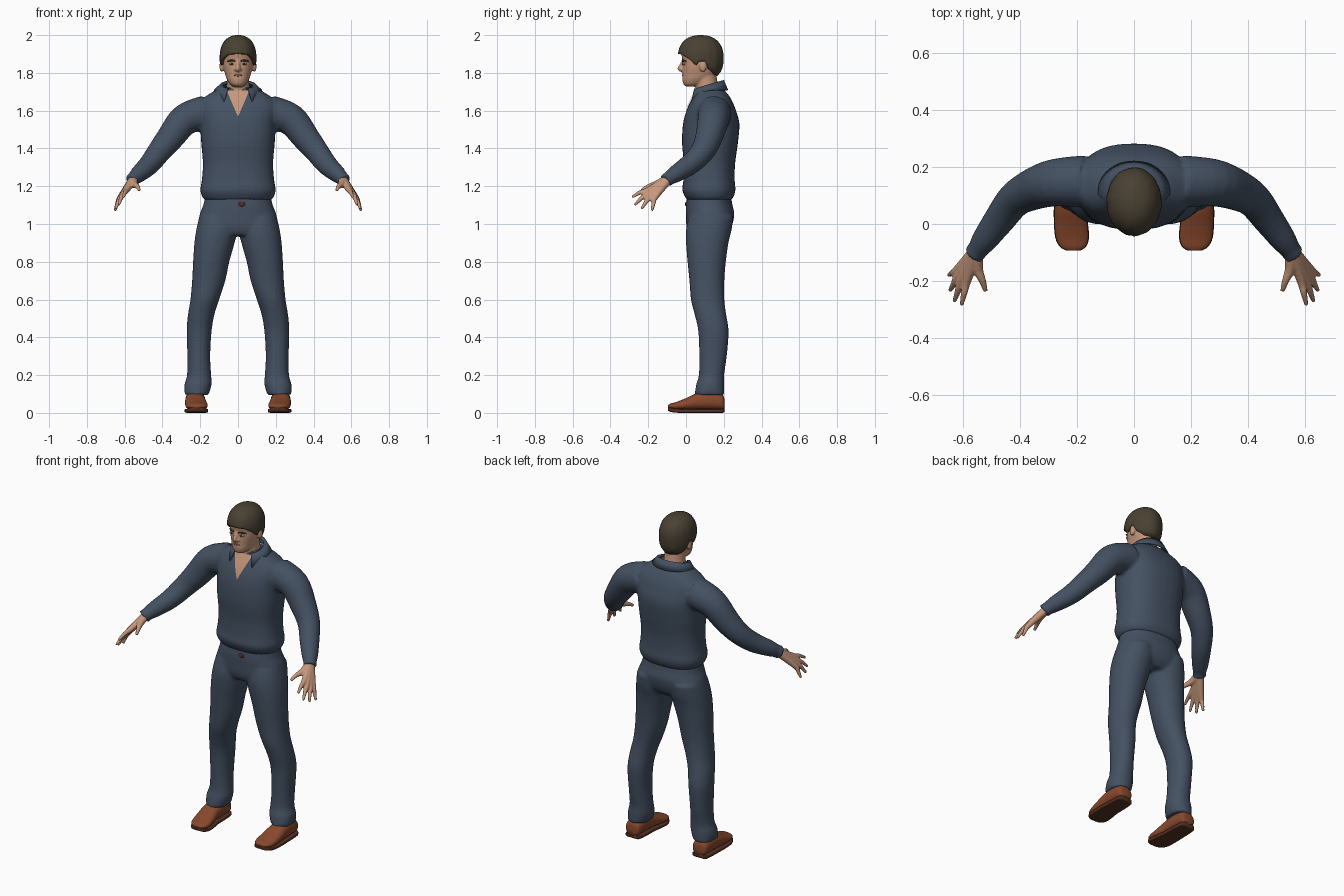
import bpy, bmesh, math
from mathutils import Vector, Matrix

cube = bpy.data.objects.get("Cube")
if cube:
    bpy.data.objects.remove(cube)


def material(name, r, g, b):
    m = bpy.data.materials.new(name)
    m.use_nodes = True
    m.diffuse_color = (r, g, b, 1)
    node = next(n for n in m.node_tree.nodes if n.type == 'BSDF_PRINCIPLED')
    node.inputs["Base Color"].default_value = (r, g, b, 1)
    node.inputs["Roughness"].default_value = 0.8
    return m


CLOTH = material("navy cloth", .058, .082, .122)
SKIN = material("skin", .56, .31, .2)
HAIR = material("brown hair", .066, .052, .032)
LEATHER = material("brown leather", .25, .066, .026)
SOLE = material("dark sole", .09, .03, .016)
EYE = material("eye white", .5, .45, .4)
DARK = material("dark iris", .03, .02, .015)
LIP = material("lip", .4, .17, .12)


def resample(rows, n):
    # Catmull-Rom interpolation of equal-length tuples
    out = []
    for i in range(len(rows) - 1):
        a, b, c, d = (rows[max(i - 1, 0)], rows[i], rows[i + 1],
                      rows[min(i + 2, len(rows) - 1)])
        for k in range(n):
            t = k / n
            out.append(tuple(
                q + .5 * t * (r - p + t * (2*p - 5*q + 4*r - s + t * (3*(q - r) + s - p)))
                for p, q, r, s in zip(a, b, c, d)))
    return out + [rows[-1]]


def loft(bm, rings, power=2.0, sides=32):
    # Each ring is (centre, u axis, v axis)
    def bend(w):
        return math.copysign(abs(w) ** (2 / power), w)
    loops = []
    for c, u, v in rings:
        loops.append([bm.verts.new(c + u * bend(math.cos(a)) + v * bend(math.sin(a)))
                      for a in (math.tau * k / sides for k in range(sides))])
    for p, q in zip(loops, loops[1:]):
        for k in range(sides):
            j = (k + 1) % sides
            bm.faces.new((p[k], p[j], q[j], q[k]))
    bm.faces.new(loops[0])
    bm.faces.new(loops[-1])


def stack(bm, rows, power=2.0, n=4):
    # Horizontal ovals: (z, x0, x1, y0, y1)
    loft(bm, [(Vector(((a + b) / 2, (c + d) / 2, z)), Vector(((b - a) / 2, 0, 0)),
               Vector((0, (d - c) / 2, 0))) for z, a, b, c, d in resample(rows, n)], power)


def tube(bm, path, side=1, n=4, sides=20):
    # Round limb: (x, y, z, radius)
    pts = resample([(side * x, y, z, r) for x, y, z, r in path], n)
    rings = []
    for i, p in enumerate(pts):
        t = Vector(pts[min(i + 1, len(pts) - 1)][:3]) - Vector(pts[max(i - 1, 0)][:3])
        u = t.cross(Vector((0, 1, 0))).normalized()
        v = t.cross(u).normalized()
        rings.append((Vector(p[:3]), u * p[3], v * p[3]))
    loft(bm, rings, sides=sides)


def ball(bm, centre, size):
    bmesh.ops.create_uvsphere(bm, u_segments=20, v_segments=12, radius=1,
                              matrix=Matrix.Translation(centre) @ Matrix.Diagonal((*size, 1)))


def finish(bm, name, mat, voxel=0, relax=0):
    bmesh.ops.recalc_face_normals(bm, faces=bm.faces)
    me = bpy.data.meshes.new(name)
    bm.to_mesh(me)
    bm.free()
    me.materials.append(mat)
    me.shade_smooth()
    ob = bpy.data.objects.new(name, me)
    bpy.context.scene.collection.objects.link(ob)
    if voxel:
        r = ob.modifiers.new("blend", 'REMESH')
        r.mode, r.voxel_size, r.use_smooth_shade = 'VOXEL', voxel, True
        s = ob.modifiers.new("relax", 'SMOOTH')
        s.factor, s.iterations = .5, relax
    return ob


# Shirt: torso blended with both sleeves
bm = bmesh.new()
torso = [(1.125, .17, .01, .235), (1.14, .188, -.003, .25), (1.18, .2, -.02, .262),
         (1.23, .192, -.014, .258), (1.32, .186, -.012, .26), (1.43, .195, -.021, .275),
         (1.53, .2, -.016, .283), (1.6, .21, .002, .265), (1.65, .2, .024, .245),
         (1.69, .15, .045, .22), (1.725, .09, .062, .185)]
stack(bm, [(z, -w, w, a, b) for z, w, a, b in torso], 2.4)
for s in (-1, 1):
    tube(bm, [(.17, .15, 1.59, .092), (.28, .145, 1.553, .084), (.36, .12, 1.455, .073),
              (.42, .085, 1.38, .063), (.47, .02, 1.315, .056), (.525, -.055, 1.265, .046),
              (.55, -.09, 1.242, .037), (.563, -.108, 1.228, .04)], s)
shirt = finish(bm, "shirt", CLOTH, .0095, 5)

# Trousers: hips blended with both legs
bm = bmesh.new()
hips = [(.94, .15, .02, .21), (.98, .208, .003, .24), (1.05, .203, 0, .256),
        (1.1, .184, 0, .246), (1.17, .17, .01, .235)]
stack(bm, [(z, -w, w, a, b) for z, w, a, b in hips], 2.3)
leg = [(1.04, .01, .205, .015, .25), (.97, .004, .221, .0, .242), (.9, .018, .231, 0, .225),
       (.8, .046, .238, .008, .211), (.7, .067, .243, .018, .203), (.6, .1, .252, .026, .203),
       (.52, .125, .265, .046, .213), (.43, .14, .272, .065, .226), (.3, .147, .268, .07, .216),
       (.2, .142, .27, .068, .202), (.15, .14, .284, .054, .203), (.095, .155, .284, .045, .203)]
for s in (-1, 1):
    stack(bm, [(z, *sorted((s * a, s * b)), c, d) for z, a, b, c, d in leg], 2.1)
finish(bm, "trousers", CLOTH, .0095, 5)

# Head with neck, nose and ears
bm = bmesh.new()
skull = [(1.727, .022, .002, .06), (1.74, .042, -.013, .09), (1.765, .058, -.019, .13),
         (1.79, .067, -.019, .16), (1.83, .078, -.019, .175), (1.87, .082, -.019, .185),
         (1.91, .084, -.026, .19), (1.95, .078, -.015, .178), (1.98, .05, .02, .14)]
stack(bm, [(z, -w, w, a, b) for z, w, a, b in skull], 2.2)
tube(bm, [(0, .13, 1.6, .07), (0, .118, 1.68, .066), (0, .108, 1.74, .06), (0, .1, 1.8, .06)])
tube(bm, [(0, -.012, 1.868, .009), (0, -.022, 1.845, .01), (0, -.033, 1.822, .012),
          (0, -.024, 1.812, .009)])
for s in (-1, 1):
    ball(bm, (s * .011, -.02, 1.818), (.009, .012, .008))
    ball(bm, (s * .087, .09, 1.835), (.011, .019, .031))
finish(bm, "head", SKIN, .0055, 2)

# Eyes, brows and mouth
for s, label in ((-1, "right"), (1, "left")):
    bm = bmesh.new()
    ball(bm, (s * .034, -.01, 1.847), (.015, .009, .006))
    finish(bm, label + "_eye", EYE)
    bm = bmesh.new()
    ball(bm, (s * .033, -.015, 1.847), (.007, .0055, .006))
    finish(bm, label + "_iris", DARK)
    bm = bmesh.new()
    tube(bm, [(.014, -.018, 1.862, .004), (.035, -.015, 1.866, .005), (.056, -.001, 1.861, .003)], s)
    finish(bm, label + "_brow", HAIR)
bm = bmesh.new()
ball(bm, (0, -.016, 1.787), (.024, .006, .0055))
finish(bm, "lips", LIP)

# Hair: domed cap with a lower edge that follows the hairline
LINE = [(0, 1.902), (.6, 1.898), (1.05, 1.872), (1.35, 1.838), (1.5, 1.862),
        (1.8, 1.86), (1.95, 1.82), (2.4, 1.79), (3.2, 1.782)]


def hairline(a):
    for (p, zp), (q, zq) in zip(LINE, LINE[1:]):
        if a <= q:
            return zp + (zq - zp) * (a - p) / (q - p)


bm = bmesh.new()
N, ROWS = 64, 18
crown = bm.verts.new((0, .08, 2.0))
previous = None
for i in range(1, ROWS + 1):
    ring = []
    for k in range(N):
        a = math.tau * k / N - math.pi
        f = 1 - (1 - i / ROWS) ** .5 if i < ROWS else 1
        f = (i / ROWS) ** 1.8
        z = 2.0 - f * (2.0 - hairline(abs(a)))
        h = (z - 1.88) / .12
        e = 2.3 if h > 0 else 2.6
        w = max(0, 1 - abs(h) ** e) ** (1 / e)
        w *= 1 + .008 * math.sin(11 * a + 2 * math.sin(3 * a))
        ring.append(bm.verts.new((.097 * w * math.sin(a), .078 - .121 * w * math.cos(a), z)))
    for k in range(N):
        j = (k + 1) % N
        bm.faces.new((ring[k], ring[j], previous[j], previous[k]) if previous
                     else (ring[k], ring[j], crown))
    previous = ring
hair = finish(bm, "hair", HAIR)
thick = hair.modifiers.new("thickness", 'SOLIDIFY')
thick.thickness, thick.offset = .014, -1

# Hands: palm, fingers and thumb blended together
wrist = (.552, -.09, 1.24, .024)
fingers = [((.588, -.2, 1.18), (.607, -.286, 1.142)), ((.606, -.198, 1.162), (.632, -.272, 1.1)),
           ((.618, -.184, 1.147), (.648, -.235, 1.08)), ((.624, -.164, 1.14), (.652, -.18, 1.07))]
for s, label in ((-1, "right"), (1, "left")):
    bm = bmesh.new()
    for knuckle, tip in fingers:
        bend = [(p + q) / 2 for p, q in zip(knuckle, tip)]
        tube(bm, [wrist, (*knuckle, .0155), (*bend[:2], bend[2] + .006, .0115), (*tip, .007)], s)
    tube(bm, [wrist, (.55, -.155, 1.212, .019), (.533, -.2, 1.198, .0125),
              (.522, -.236, 1.178, .008)], s)
    finish(bm, label + "_hand", SKIN, .005, 2)

# Open neckline: V panel laid over the shirt
bm = bmesh.new()
rows = []
for i in range(13):
    w = .002 + .058 * i / 12
    rows.append([bm.verts.new((w * k / 6, -.2, 1.572 + .135 * i / 12)) for k in range(-6, 7)])
for p, q in zip(rows, rows[1:]):
    for k in range(12):
        bm.faces.new((p[k], p[k + 1], q[k + 1], q[k]))
panel = finish(bm, "open_neckline", SKIN)
wrap = panel.modifiers.new("lay on shirt", 'SHRINKWRAP')
wrap.target, wrap.wrap_method = shirt, 'PROJECT'
wrap.use_project_y, wrap.offset = True, .004

# Collar: folded band, open at the front
bm = bmesh.new()
previous = None
for k in range(41):
    t = .62 + (math.tau - 1.24) * k / 40
    c = math.cos(t)
    edge = []
    for rx, ry, z in ((.078, .074, 1.73 - .02 * c), (.094, .085, 1.734 - .025 * c),
                      (.124, .104, 1.708 - .075 * max(0, c))):
        edge.append(bm.verts.new((rx * math.sin(t), .115 - ry * c, z)))
    if previous:
        for m in range(2):
            bm.faces.new((previous[m], edge[m], edge[m + 1], previous[m + 1]))
    previous = edge
collar = finish(bm, "collar", CLOTH)
thick = collar.modifiers.new("thickness", 'SOLIDIFY')
thick.thickness, thick.offset = .008, 0

# Shoes and soles: cross-sections from heel to toe (y, half width, top, bottom)
shoe = [(.203, .03, .075, .02), (.19, .046, .1, .015), (.13, .052, .115, .015),
        (.06, .054, .105, .015), (0, .058, .078, .014), (-.05, .057, .058, .016),
        (-.08, .044, .05, .02), (-.094, .022, .042, .026)]
for s, label in ((-1, "right"), (1, "left")):
    for part, mat, power in (("shoe", LEATHER, 2.3), ("sole", SOLE, 6)):
        bm = bmesh.new()
        rings = []
        for y, w, top, low in resample(shoe, 4):
            if part == "sole":
                top, low, w = low + .007, max(0, low - .015), w + .002
            x = s * (.226 - .012 * max(0, .05 - y) / .14)
            rings.append((Vector((x, y, (top + low) / 2)), Vector((w, 0, 0)),
                          Vector((0, 0, (top - low) / 2))))
        loft(bm, rings, power)
        finish(bm, label + "_" + part, mat)

# Belt buckle
bm = bmesh.new()
ball(bm, (.02, .001, 1.105), (.018, .006, .012))
finish(bm, "buckle", SOLE)
